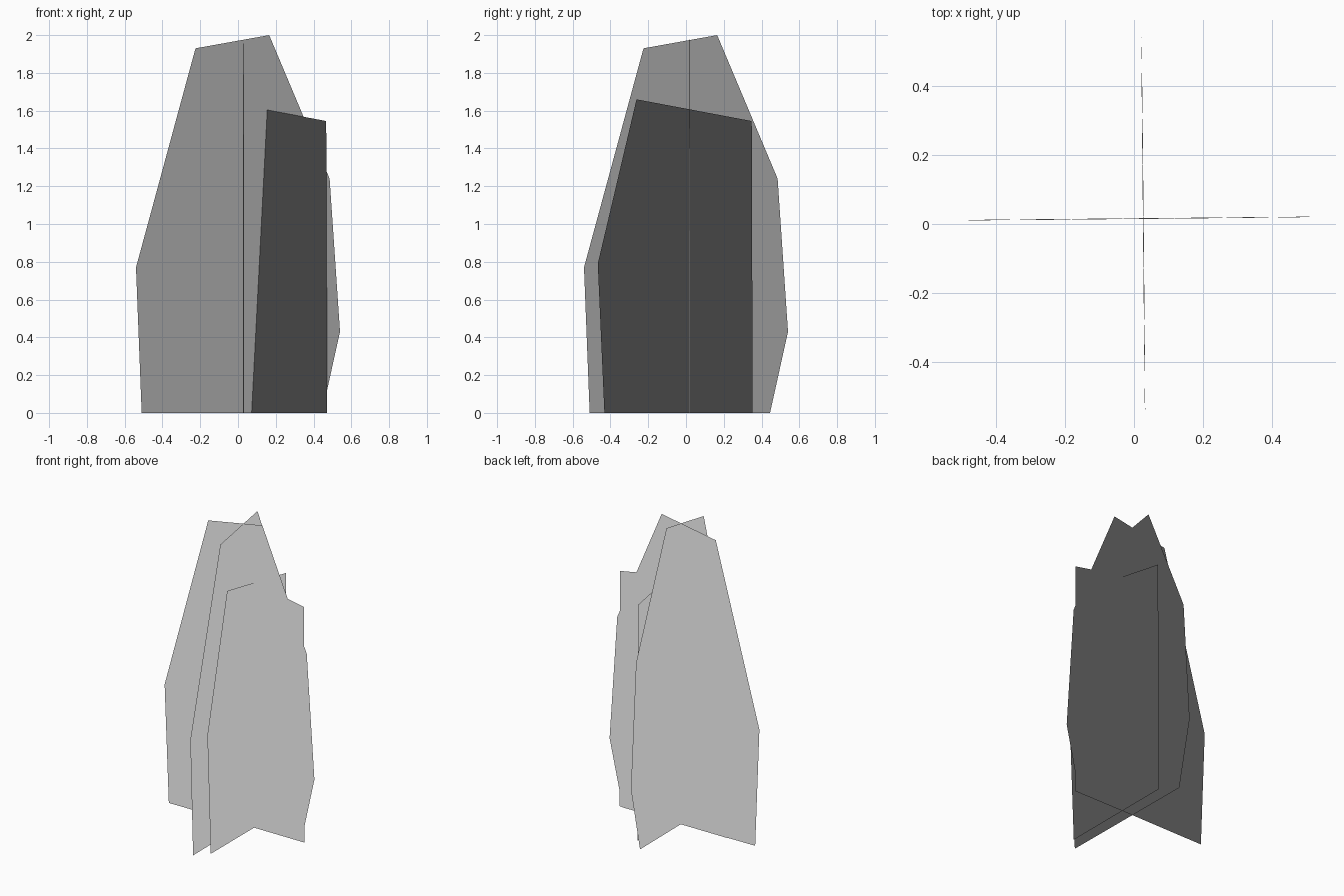
import bpy
import bmesh
from mathutils import Vector

if "Cube" in bpy.data.objects:
    bpy.data.objects.remove(bpy.data.objects["Cube"])

GAP = 0.0005  # half distance between the two faces of a card
UP = Vector((0, 0, 1))


def card(name, outline, start, along, lean=0.0):
    """Flat two-sided card: outline is (distance, height), laid out from start along a ground direction."""
    along = Vector(along)
    normal = along.cross(UP).normalized()
    bm = bmesh.new()
    for side in (1, -1):
        verts = [bm.verts.new(Vector(start) + along * d + UP * h + normal * (GAP * side + lean * (h - 1)))
                 for d, h in outline]
        face = bm.faces.new(verts)
        face.smooth = True
        face.normal_update()
        if face.normal.dot(normal) * side < 0:
            face.normal_flip()
    mesh = bpy.data.meshes.new(name)
    bm.to_mesh(mesh)
    bm.free()
    # Foliage-style shading: both sides are lit as if they faced up
    mesh.normals_split_custom_set([UP] * len(mesh.loops))
    obj = bpy.data.objects.new(name, mesh)
    bpy.context.collection.objects.link(obj)
    return obj


# Card outlines
tall = [(-0.51, 0), (-0.54, 0.77), (-0.225, 1.93), (0.165, 2.0),
        (0.485, 1.24), (0.54, 0.43), (0.445, 0)]
short = [(-0.435, 0), (-0.47, 0.79), (-0.265, 1.66), (0.345, 1.545), (0.35, 0)]

# Tall pair, very slightly turned
card("tall_card_across", tall, (0, 0.0155, 0), (1, 0.0097, 0), 0.0005)
card("tall_card_deep", tall, (0.027, 0, 0), (-0.0097, 1, 0), 0.0005)

# Short pair, shifted to the right
card("short_card_across", short, (0.122, 0.0167, 0), (1, 0, 0))
card("short_card_deep", short, (0.105, 0.003, 0), (0, 1, 0))
